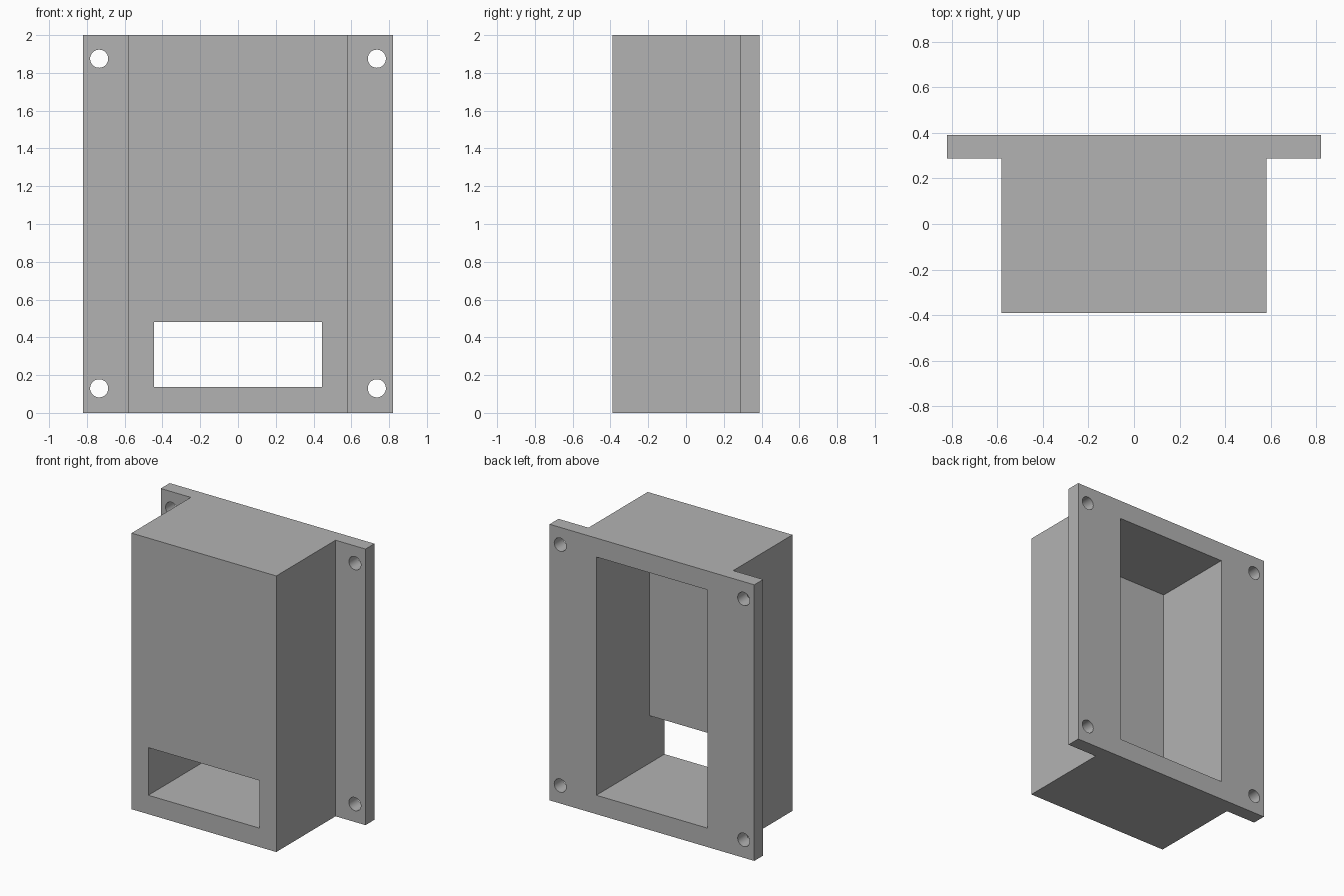
import bpy, bmesh, math
from mathutils import Vector

cube = bpy.data.objects.get("Cube")
if cube:
    bpy.data.objects.remove(cube, do_unlink=True)

HEIGHT = 2.0
PLATE_X, BOX_X, OPEN_X = 0.82, 0.58, 0.445     # half widths
FRONT, INNER, FLANGE, BACK = -0.39, -0.217, 0.288, 0.39
FLOOR, SILL_TOP, CEILING = 0.137, 0.482, 1.863

grey = bpy.data.materials.new("plain grey")
grey.use_nodes = True
grey.diffuse_color = (0.45, 0.45, 0.45, 1)
grey.node_tree.nodes["Principled BSDF"].inputs["Base Color"].default_value = grey.diffuse_color


def extrude_profile(name, points, direction):
    """Solid made by sweeping a closed outline along a direction."""
    bm = bmesh.new()
    face = bm.faces.new([bm.verts.new(p) for p in points])
    result = bmesh.ops.extrude_face_region(bm, geom=[face])
    moved = [v for v in result["geom"] if isinstance(v, bmesh.types.BMVert)]
    bmesh.ops.translate(bm, verts=moved, vec=Vector(direction))
    bmesh.ops.recalc_face_normals(bm, faces=bm.faces)
    mesh = bpy.data.meshes.new(name)
    bm.to_mesh(mesh)
    bm.free()
    mesh.materials.append(grey)
    obj = bpy.data.objects.new(name, mesh)
    bpy.context.collection.objects.link(obj)
    return obj


def cut(target, cutter):
    """Subtract the cutter from the target, then discard it."""
    mod = target.modifiers.new("cut", 'BOOLEAN')
    mod.operation, mod.solver, mod.object = 'DIFFERENCE', 'EXACT', cutter
    bpy.context.view_layer.objects.active = target
    bpy.ops.object.modifier_apply(modifier=mod.name)
    bpy.data.objects.remove(cutter, do_unlink=True)


# Housing: box with side flanges, as one T-shaped outline
right_half = [(BOX_X, FRONT), (BOX_X, FLANGE), (PLATE_X, FLANGE), (PLATE_X, BACK)]
outline = right_half + [(-x, y) for x, y in reversed(right_half)]
housing = extrude_profile("flanged_housing", [(x, y, 0) for x, y in outline], (0, 0, HEIGHT))

# Rear cavity joined to the front window
side = [(FRONT - 0.1, FLOOR), (BACK + 0.1, FLOOR), (BACK + 0.1, CEILING),
        (INNER, CEILING), (INNER, SILL_TOP), (FRONT - 0.1, SILL_TOP)]
cut(housing, extrude_profile("cavity_cutter", [(-OPEN_X, y, z) for y, z in side], (2 * OPEN_X, 0, 0)))

# Four screw holes through the flanges
for x in (-0.735, 0.735):
    for z in (0.13, 1.875):
        ring = [(x + 0.048 * math.cos(a), FLANGE - 0.1, z + 0.048 * math.sin(a))
                for a in (math.tau * i / 32 for i in range(32))]
        cut(housing, extrude_profile("hole_cutter", ring, (0, 0.4, 0)))

# Smooth hole walls, crisp edges elsewhere
bpy.ops.object.select_all(action='DESELECT')
housing.select_set(True)
bpy.context.view_layer.objects.active = housing
bpy.ops.object.shade_smooth_by_angle(angle=math.radians(30))
